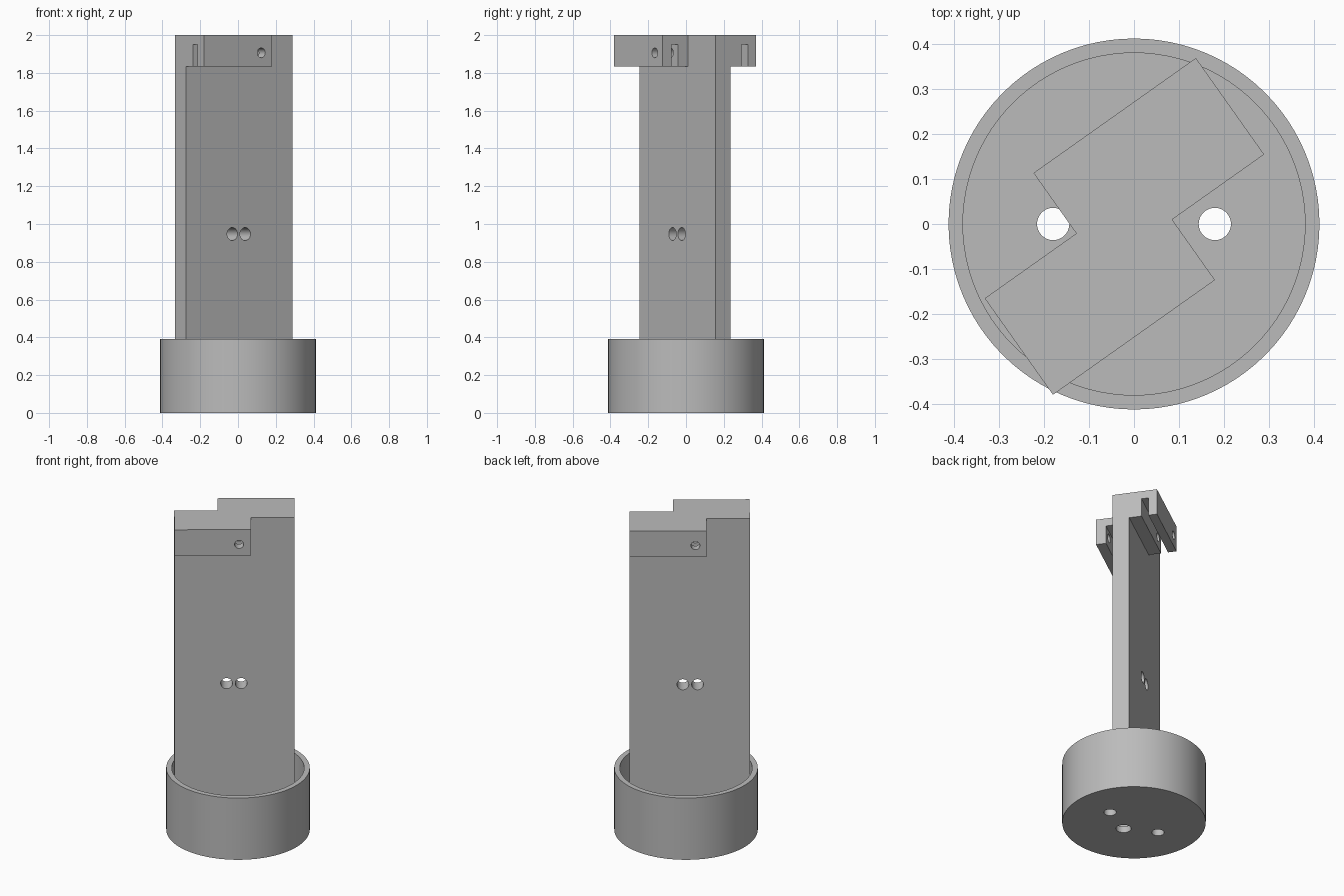
import bpy, math

if "Cube" in bpy.data.objects:
    bpy.data.objects.remove(bpy.data.objects["Cube"])

ANGLE = math.radians(35.3)      # turn of the post about z
HEAD_Z, TOP, RIM_Z, FLOOR = 1.835, 2.0, 0.392, 0.04

grey = bpy.data.materials.new("plain grey")
grey.diffuse_color = (0.5, 0.5, 0.5, 1)
grey.use_nodes = True
grey.node_tree.nodes["Principled BSDF"].inputs["Base Color"].default_value = grey.diffuse_color


def prism(name, outline, z0, z1):
    """Straight extrusion of an outline given in the post's own axes."""
    n = len(outline)
    verts = [(x, y, z) for z in (z0, z1) for x, y in outline]
    faces = [tuple(range(n))[::-1], tuple(range(n, 2 * n))]
    faces += [(i, (i + 1) % n, n + (i + 1) % n, n + i) for i in range(n)]
    mesh = bpy.data.meshes.new(name)
    mesh.from_pydata(verts, [], faces)
    obj = bpy.data.objects.new(name, mesh)
    bpy.context.collection.objects.link(obj)
    return obj


def box(name, x0, x1, y0, y1, z0, z1):
    return prism(name, [(x0, y0), (x1, y0), (x1, y1), (x0, y1)], z0, z1)


def cylinder(name, r, length, loc, rot=(0, 0, 0), sides=32):
    bpy.ops.mesh.primitive_cylinder_add(vertices=sides, radius=r, depth=length,
                                        location=loc, rotation=rot)
    obj = bpy.context.object
    obj.name = name
    return obj


def cross_hole(r, x, y0, y1, z):
    return cylinder("hole_cutter", r, y1 - y0, (x, (y0 + y1) / 2, z),
                    (math.pi / 2, 0, 0))


def combine(target, tools, operation):
    """Apply one boolean per tool and discard the tools."""
    bpy.context.view_layer.update()
    for tool in tools:
        mod = target.modifiers.new("cut", 'BOOLEAN')
        mod.operation, mod.solver, mod.object = operation, 'EXACT', tool
        bpy.context.view_layer.objects.active = target
        bpy.ops.object.modifier_apply(modifier=mod.name)
        bpy.data.objects.remove(tool)


def finish(obj):
    obj.data.materials.clear()
    obj.data.materials.append(grey)
    bpy.ops.object.select_all(action='DESELECT')
    obj.select_set(True)
    bpy.context.view_layer.objects.active = obj
    bpy.ops.object.shade_smooth_by_angle(angle=math.radians(30))


# Post: flat column with a stepped head, one lug on each side
post = box("post", -0.367, 0.326, -0.041, 0.057, FLOOR, HEAD_Z)
head = prism("head", [(-0.367, -0.206), (0.075, -0.206), (0.075, -0.041),
                      (0.326, -0.041), (0.326, 0.222), (-0.117, 0.222),
                      (-0.117, 0.057), (-0.367, 0.057)], HEAD_Z, TOP)
combine(post, [head], 'UNION')

# Slots under the lugs, bolt holes through the lugs, twin holes mid-column
cutters = [
    box("slot_cutter", -0.45, 0.15, -0.147, -0.105, 1.75, 1.95),
    box("slot_cutter", -0.20, 0.45, 0.130, 0.172, 1.75, 1.95),
    cross_hole(0.026, 0.005, -0.3, -0.041, 1.906),
    cross_hole(0.026, -0.053, 0.057, 0.3, 1.906),
    cross_hole(0.034, -0.066, -0.2, 0.2, 0.947),
    cross_hole(0.034, 0.018, -0.2, 0.2, 0.947),
]
combine(post, cutters, 'DIFFERENCE')
post.rotation_euler.z = ANGLE
finish(post)

# Base: round cup with three holes in its floor
base = cylinder("base_cup", 0.413, RIM_Z, (0, 0, RIM_Z / 2), sides=96)
cutters = [cylinder("bore_cutter", 0.381, 1, (0, 0, FLOOR + 0.5), sides=96)]
for x, y, r in ((-0.18, 0, 0.036), (0.18, 0, 0.036), (0, -0.093, 0.044)):
    cutters.append(cylinder("floor_hole_cutter", r, 0.3, (x, y, 0)))
combine(base, cutters, 'DIFFERENCE')
finish(base)
